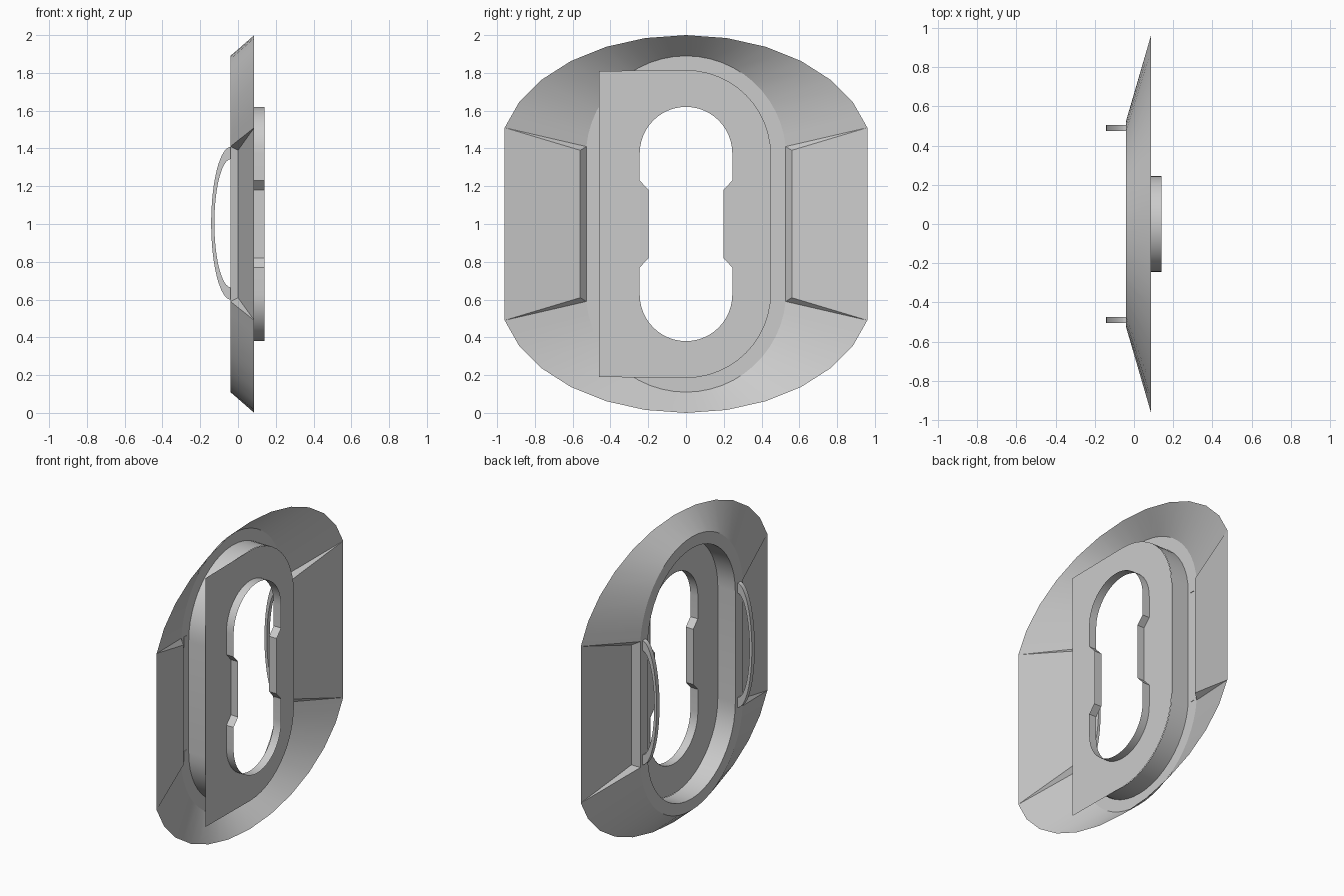
import bpy, bmesh
from math import sin, cos, radians, pi

cube = bpy.data.objects.get("Cube")
if cube:
    bpy.data.objects.remove(cube, do_unlink=True)

grey = bpy.data.materials.new("light grey")
grey.use_nodes = True
COLOUR = (0.6, 0.6, 0.6, 1)
grey.diffuse_color = COLOUR
grey.node_tree.nodes["Principled BSDF"].inputs["Base Color"].default_value = COLOUR

BACK, FRONT, TIP = -0.04, 0.086, 0.14   # depths along x
MID = 1.0                               # height of the centre
N = 24                                  # steps per rounded end


def finish(name, bm):
    bmesh.ops.remove_doubles(bm, verts=bm.verts, dist=0.0005)
    bmesh.ops.recalc_face_normals(bm, faces=bm.faces)
    mesh = bpy.data.meshes.new(name)
    bm.to_mesh(mesh)
    bm.free()
    mesh.materials.append(grey)
    obj = bpy.data.objects.new(name, mesh)
    bpy.context.collection.objects.link(obj)
    bpy.ops.object.select_all(action='DESELECT')
    obj.select_set(True)
    bpy.context.view_layer.objects.active = obj
    bpy.ops.object.shade_smooth_by_angle(angle=radians(30))
    return obj


def strip(bm, a, b, closed=True):
    """Bridge two point lists of equal length with quads."""
    va, vb = [bm.verts.new(p) for p in a], [bm.verts.new(p) for p in b]
    n = len(a)
    for i in range(n if closed else n - 1):
        j = (i + 1) % n
        bm.faces.new((va[i], va[j], vb[j], vb[i]))


def at(x, points):
    return [(x, y, z) for y, z in points]


def cap(r, centre, start=0.0):
    """Upper rounded end, from +y over the top to -y."""
    span = pi - 2 * start
    return [(r * cos(start + span * i / N), centre + r * sin(start + span * i / N))
            for i in range(N + 1)]


def flip(points):
    return [(-y, 2 * MID - z) for y, z in points]


def stadium(r, centre, start=0.0):
    top = cap(r, centre, start)
    return top + flip(top)


# Flared outer edge: a shallow arc of twelve straight segments, each halved
T = radians(76)
arc = []
for k in range(13):
    a = T * (1 - k / 6)
    arc.append((0.96 * sin(a) / sin(T), 1.51 + 0.49 * (cos(a) - cos(T)) / (1 - cos(T))))
outer = [arc[0]]
for p, q in zip(arc, arc[1:]):
    outer += [((p[0] + q[0]) / 2, (p[1] + q[1]) / 2), q]
START = 0.095
inner = cap(0.53, 1.36, START)

bm = bmesh.new()
for turn in (lambda p: p, flip):
    strip(bm, at(FRONT, turn(outer)), at(BACK, turn(inner)), closed=False)
finish("flared_border", bm)

# Side panels, stepped in from the border, with wedge-shaped ends
for side, label in ((1, "back"), (-1, "front")):
    bm = bmesh.new()
    edge, low, high = [], [], []
    for s in (1, -1):
        edge.append((FRONT, side * 0.96, MID + s * 0.51))
        high.append((0.0, side * 0.56, MID + s * 0.39))
        low.append((BACK, side * inner[0][0], MID + s * (inner[0][1] - MID)))
    strip(bm, edge, high, closed=False)
    strip(bm, high, low, closed=False)
    for e, h, l in zip(edge, high, low):
        bm.faces.new([bm.verts.new(p) for p in (e, h, l)])
    finish(label + "_side_panel", bm)

# Flat ring and the oval wall of the recess
well = stadium(0.45, 1.365)
bm = bmesh.new()
strip(bm, at(BACK, stadium(0.53, 1.36, START)), at(BACK, well))
finish("flat_ring", bm)
bm = bmesh.new()
strip(bm, at(BACK, well), at(FRONT, well))
finish("recess_wall", bm)

# Opening: round ends with a narrower waist
top = cap(0.245, 1.375)
hole = top + [(-0.245, 1.23), (-0.198, 1.18), (-0.198, 0.82), (-0.245, 0.77)]
hole += flip(top) + [(0.245, 0.77), (0.198, 0.82), (0.198, 1.18), (0.245, 1.23)]

# Plate: square corners on one side, rounded on the other
quarter = cap(0.45, 1.365)[:N // 2 + 1]
plate = quarter + [(-0.46, 1.81), (-0.46, 0.19)]
plate += [(y, 2 * MID - z) for y, z in reversed(quarter)]
bm = bmesh.new()
edges = []
for loop in (plate, hole):
    vs = [bm.verts.new(p) for p in at(FRONT + 0.002, loop)]
    edges += [bm.edges.new((v, vs[(i + 1) % len(vs)])) for i, v in enumerate(vs)]
bmesh.ops.triangle_fill(bm, use_beauty=True, use_dissolve=False, edges=edges,
                        normal=(1, 0, 0))
finish("recess_plate", bm)

# Collar standing around the opening
bm = bmesh.new()
strip(bm, at(FRONT, hole), at(TIP, hole))
finish("opening_collar", bm)


# Two arched grab handles
def bow(y, half_height, depth):
    return [(BACK + 0.003 - depth * sin(pi * i / 32), y, MID + 0.004 + half_height * cos(pi * i / 32))
            for i in range(33)]


for side, label in ((1, "back"), (-1, "front")):
    bm = bmesh.new()
    loops = [bow(side * y, h, d) for y, h, d in
             ((0.475, 0.405, 0.105), (0.505, 0.405, 0.105),
              (0.505, 0.34, 0.088), (0.475, 0.34, 0.088))]
    for i in range(4):
        strip(bm, loops[i], loops[(i + 1) % 4], closed=False)
    for end in (0, -1):
        bm.faces.new([bm.verts.new(l[end]) for l in loops])
    finish(label + "_handle", bm)
